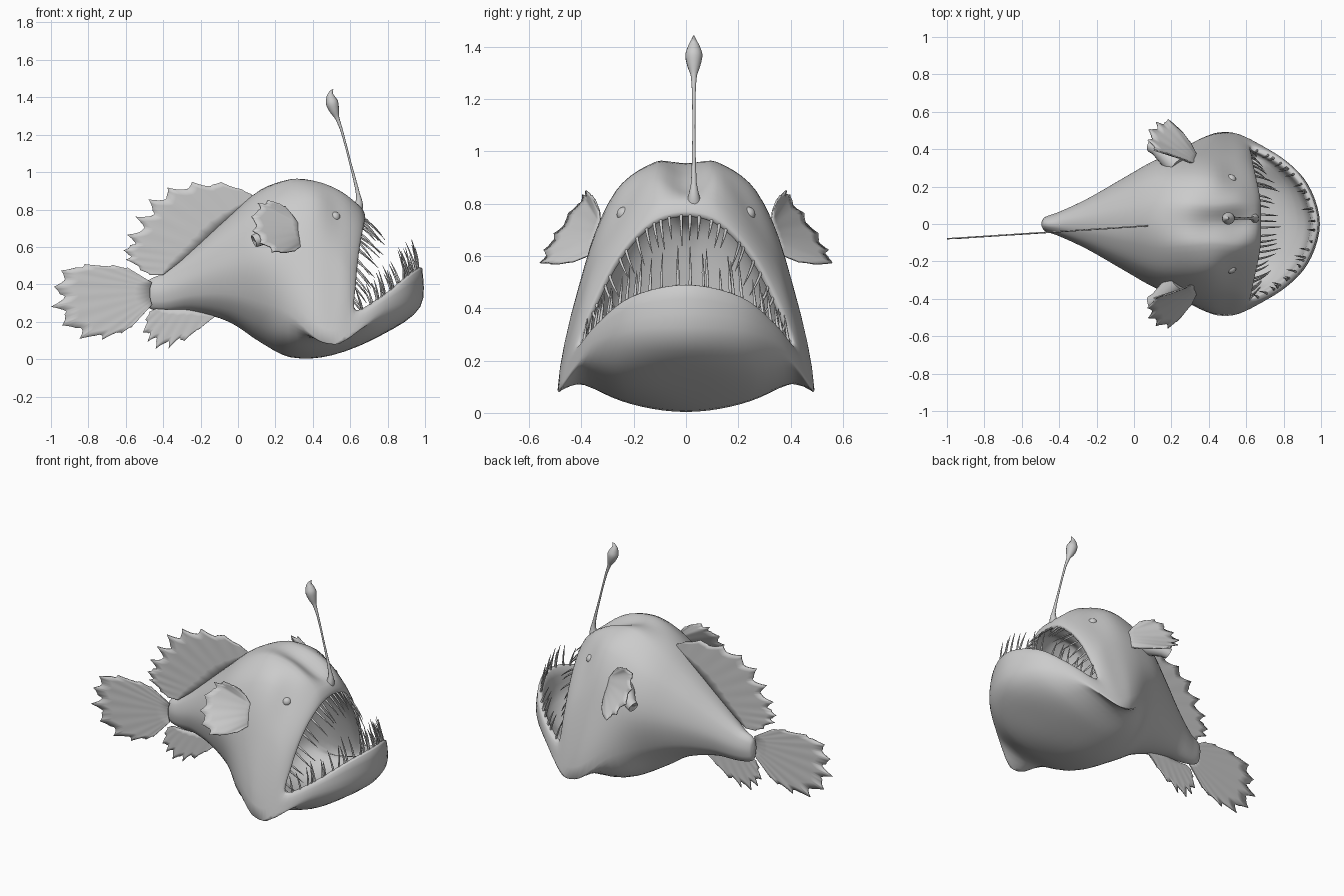
import bpy, bmesh, math, random
from mathutils import Vector as V

if "Cube" in bpy.data.objects:
    bpy.data.objects.remove(bpy.data.objects["Cube"])

random.seed(4)


def spline(pts, t, closed=False):
    """Point at parameter t on a chord-length smooth curve through pts."""
    n = len(pts)
    get = (lambda i: pts[i % n]) if closed else (lambda i: pts[max(0, min(n - 1, i))])
    i = math.floor(t) if closed else max(0, min(n - 2, math.floor(t)))
    f = t - i
    p0, p1, p2, p3 = (get(i + k) for k in (-1, 0, 1, 2))
    d0, d1, d2 = ((b - a).length for a, b in ((p0, p1), (p1, p2), (p2, p3)))
    m1 = (p2 - p0) / (d0 + d1 + 1e-6) * d1
    m2 = (p3 - p1) / (d1 + d2 + 1e-6) * d1
    f2, f3 = f * f, f * f * f
    return (p1 * (2 * f3 - 3 * f2 + 1) + m1 * (f3 - 2 * f2 + f)
            + p2 * (3 * f2 - 2 * f3) + m2 * (f3 - f2))


def resample(pts, n, closed=False):
    span = len(pts) if closed else len(pts) - 1
    return [spline(pts, span * k / (n if closed else n - 1), closed) for k in range(n)]


def finish(name, bm, angle=60):
    bmesh.ops.recalc_face_normals(bm, faces=bm.faces)
    me = bpy.data.meshes.new(name)
    bm.to_mesh(me)
    bm.free()
    ob = bpy.data.objects.new(name, me)
    bpy.context.collection.objects.link(ob)
    bpy.ops.object.select_all(action='DESELECT')
    ob.select_set(True)
    bpy.context.view_layer.objects.active = ob
    bpy.ops.object.shade_smooth_by_angle(angle=math.radians(angle))
    return ob


def loft(bm, rings, closed=True, caps=True):
    rows = [[bm.verts.new(p) for p in r] for r in rings]
    n = len(rows[0])
    for a, b in zip(rows, rows[1:]):
        for k in range(n if closed else n - 1):
            bm.faces.new((a[k], a[(k + 1) % n], b[(k + 1) % n], b[k]))
    if caps:
        bm.faces.new(rows[0])
        bm.faces.new(rows[-1])


def tube(bm, path, radii, sides=8):
    rings = []
    for i, p in enumerate(path):
        d = (path[min(i + 1, len(path) - 1)] - path[max(i - 1, 0)]).normalized()
        u = d.cross(V((0.3, 0.9, 0.2))).normalized()
        w = d.cross(u)
        rings.append([p + (u * math.cos(a) + w * math.sin(a)) * radii[i]
                      for a in (math.tau * k / sides for k in range(sides))])
    loft(bm, rings)


def full_ring(half):
    return half + [V((p.x, -p.y, p.z)) for p in half[-2:0:-1]]


# Rear body sections: x, top z, bottom z, half width
rear = [(-.495, .37, .32, .01), (-.48, .42, .275, .035), (-.40, .46, .255, .065),
        (-.25, .58, .255, .135), (-.05, .76, .20, .25), (.12, .905, .09, .345)]
angles = [math.radians(a) for a in (0, 22, 50, 85, 118, 140, 160, 180)]
halves = [[V((x, w * math.sin(a), (t + b) / 2 + (t - b) / 2 * math.cos(a))) for a in angles]
          for x, t, b, w in rear]

# Head sections from crown to chin; the last is the mouth rim
head = [
    [(.28, 0, .955), (.28, .12, .955), (.29, .275, .83), (.28, .385, .55),
     (.27, .41, .25), (.27, .35, .12), (.28, .2, .04), (.28, 0, .01)],
    [(.43, 0, .915), (.42, .11, .95), (.42, .26, .85), (.40, .385, .57),
     (.43, .485, .105), (.47, .395, .11), (.5, .22, .05), (.5, 0, .02)],
    [(.56, 0, .855), (.55, .12, .895), (.53, .25, .76), (.52, .375, .53),
     (.53, .488, .09), (.67, .40, .17), (.76, .24, .14), (.78, 0, .135)],
    [(.65, 0, .82), (.64, .12, .81), (.61, .265, .66), (.59, .38, .45),
     (.595, .455, .17), (.78, .36, .25), (.92, .21, .28), (.975, 0, .28)],
    [(.68, 0, .77), (.675, .13, .735), (.65, .26, .60), (.63, .36, .41),
     (.63, .42, .25), (.79, .345, .335), (.92, .21, .44), (.985, 0, .485)]]
head = [[V(p) for p in r] for r in head]
core = V((.5, 0, .45))
lip = [p.lerp(core, .06) for p in head[4]]

# Mouth cavity follows the head sections inward, narrowing to the throat
gullet = V((.42, 0, .40))
cavity = [lip] + [[p.lerp(gullet, f) for p in head[k]]
                  for k, f in ((3, .12), (2, .2), (1, .33), (0, .5))]
throat = [p.lerp(V((.3, 0, .40)), .9) for p in head[0]]
keys = [resample(full_ring(h), 70, True) for h in halves + head + cavity + [throat]]
columns = [resample(list(c), (len(keys) - 1) * 4 + 1) for c in zip(*keys)]
bm = bmesh.new()
loft(bm, list(zip(*columns)))
finish("body", bm, 80)

# Teeth: thin curved spikes along both jaws
rim = full_ring([p.lerp(core, .04) for p in head[4]])


def teeth(name, t0, t1, count, upper):
    bm = bmesh.new()
    for k in range(count):
        u = (k + random.uniform(.2, .8)) / count
        p = spline(rim, t0 + (t1 - t0) * u, True)
        mid = math.sin(math.pi * u)
        length = random.uniform(.05, .09) + random.uniform(0, .07) * mid
        if upper:
            d = V((.6 + .7 * random.random() * mid, -p.y * .3, -.6))
            bend = V((.01, -p.y * .1, -.03))
        else:
            d = V((random.uniform(-.3, .1), -p.y * .5, 1))
            bend = V((-.02, 0, .02))
        d.normalize()
        path = [p + d * length * (s - .12) + bend * s * s for s in (0, .3, .6, .85, 1.1)]
        tube(bm, path, (.0065, .006, .005, .0035, .001), 6)
    finish(name, bm)


teeth("upper_teeth", -3.9, 3.9, 28, True)
teeth("lower_teeth", 4.2, 9.8, 22, False)
teeth("inner_lower_teeth", 4.6, 9.4, 8, False)


# Fins: ribbed fans with a ragged outer edge
def fin(name, base, outer, count, depth, ripple=.0008):
    bm = bmesh.new()
    cols, rows = count * 8 + 1, 7
    inner, edge = resample(base, cols), resample(outer, cols)
    normal = (outer[0] - base[0]).cross(outer[-1] - base[0]).normalized()
    cuts = [depth * random.uniform(.5, 1.2) for _ in range(count + 1)]
    grid = []
    for r in range(rows):
        row = []
        for c in range(cols):
            s = 1 - abs(2 * ((c / 8) % 1) - 1)
            f = 1 - cuts[c // 8] * (1 - s * s)
            if c in (0, cols - 1):
                f = 1 - depth * .5
            v = r / (rows - 1)
            row.append(inner[c].lerp(edge[c], v * f)
                       + normal * ripple * v * math.cos(math.tau * c / 8))
        grid.append(row)
    loft(bm, grid, False, False)
    ob = finish(name, bm)
    mod = ob.modifiers.new("thickness", 'SOLIDIFY')
    mod.thickness = .007
    mod.offset = 0
    return ob


def plane(pts):
    """Side profile (x, z) placed on the slightly turned mid plane."""
    return [V((x, -.01 - (.07 - x) * .065, z)) for x, z in pts]


fin("dorsal_fin", plane([(.08, .86), (-.1, .71), (-.25, .57), (-.40, .45)]),
    plane([(.07, .885), (-.08, .945), (-.30, .94), (-.46, .87), (-.56, .74), (-.61, .60),
           (-.60, .53), (-.48, .45)]), 10, .18)
fin("tail_fin", plane([(-.46, .41), (-.47, .38), (-.47, .33), (-.46, .29)]),
    plane([(-.60, .495), (-.76, .51), (-.93, .485), (-.98, .40), (-1.0, .28), (-.93, .17),
           (-.82, .10), (-.68, .115), (-.58, .16)]), 9, .13)
fin("anal_fin", plane([(-.12, .23), (-.25, .265), (-.36, .265), (-.44, .27)]),
    plane([(-.16, .20), (-.26, .115), (-.36, .06), (-.44, .055), (-.49, .10), (-.51, .16),
           (-.48, .25)]), 7, .2)

for side, s in (("left", 1), ("right", -1)):
    # Pectoral fin
    base = [(.29, .33, .77), (.335, .33, .70), (.345, .35, .61)]
    outer = [(.25, .35, .82), (.17, .38, .85), (.10, .40, .83), (.07, .48, .72),
             (.11, .54, .63), (.19, .555, .57), (.30, .44, .575)]
    fin(side + "_pectoral_fin", [V((x, y * s, z)) for x, y, z in base],
        [V((x, y * s, z)) for x, y, z in outer], 8, .12)
    # Gill spout behind the fin
    bm = bmesh.new()
    path = [V((x, y * s, z)) for x, y, z in
            ((.23, .31, .69), (.17, .365, .665), (.12, .405, .645), (.085, .42, .63), (.10, .41, .636))]
    tube(bm, path, (.06, .05, .038, .034, .02), 14)
    finish(side + "_gill_spout", bm)
    # Eye
    bm = bmesh.new()
    bmesh.ops.create_uvsphere(bm, u_segments=20, v_segments=12, radius=.028)
    bmesh.ops.translate(bm, verts=bm.verts, vec=(.518, .237 * s, .76))
    finish(side + "_eye", bm)

# Lure: flared stalk ending in a teardrop bulb with a curled tip
stalk = [(.62, .03, .77, .04), (.645, .03, .82, .024), (.642, .03, .88, .011), (.60, .03, 1.05, .006),
         (.555, .03, 1.22, .007), (.53, .03, 1.29, .012), (.515, .03, 1.33, .026),
         (.503, .03, 1.37, .033), (.495, .03, 1.405, .022), (.497, .03, 1.425, .011),
         (.508, .03, 1.443, .002)]
path = resample([V(p[:3]) for p in stalk], 41)
radii = [p.x for p in resample([V((p[3], i * .05, 0)) for i, p in enumerate(stalk)], 41)]
bm = bmesh.new()
tube(bm, path, radii, 14)
finish("lure", bm)
